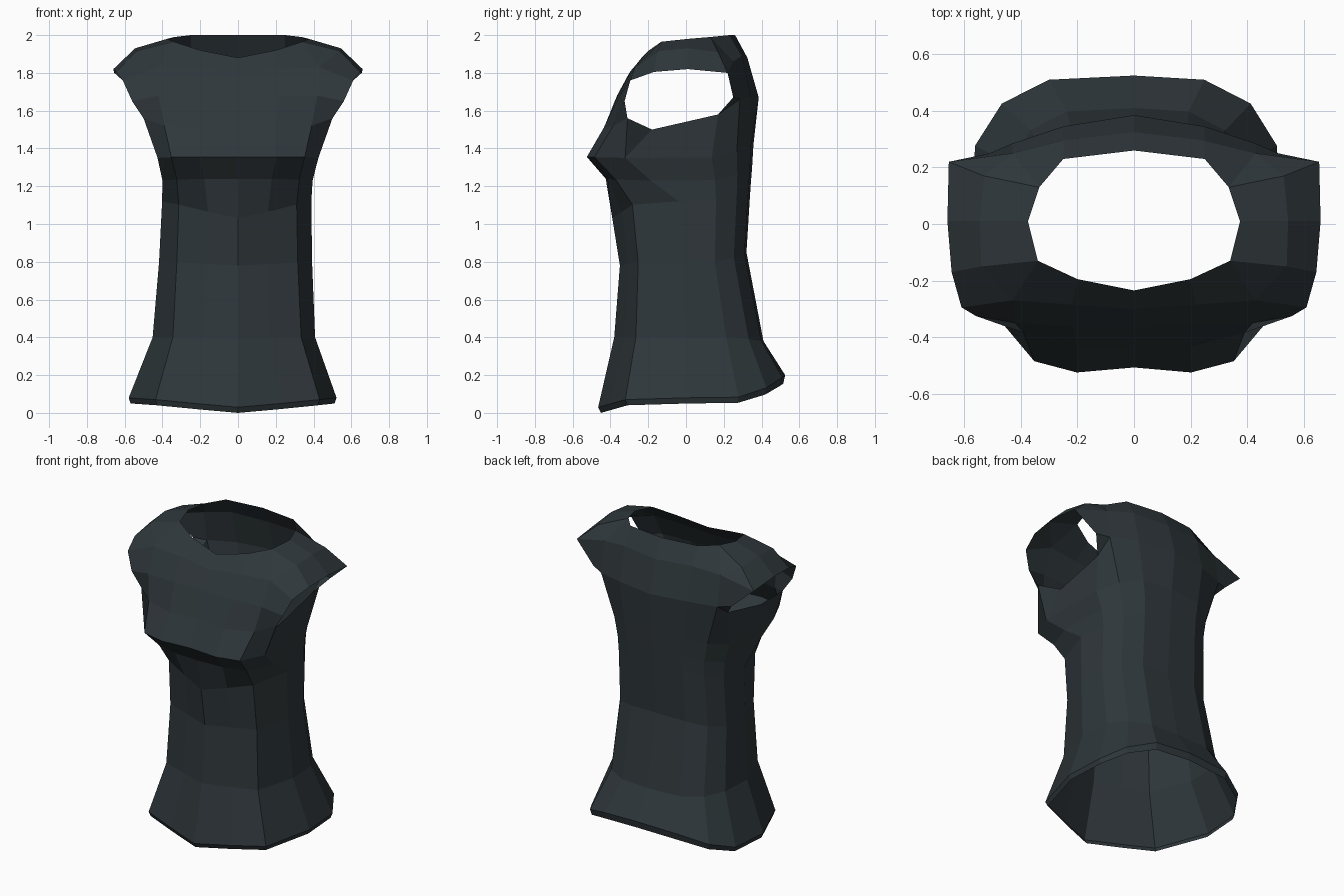
import bpy, bmesh

if "Cube" in bpy.data.objects:
    bpy.data.objects.remove(bpy.data.objects["Cube"])

bm = bmesh.new()


def row(*pts):
    return [bm.verts.new(p) for p in pts]


def bridge(a, b):
    for i in range(len(a) - 1):
        bm.faces.new((a[i], a[i + 1], b[i + 1], b[i]))


# Half cross-sections: fraction of width, fraction of depth (front to back)
BACK = [(.97, .75), (.8, .9), (.5, .985), (0, 1)]
WAIST = [(0, 0), (.4, .07), (.79, .145), (1, .48)] + BACK
BUST = [(0, .02), (.47, 0), (.82, .045), (.99, .23)] + BACK


def ring(zf, zs, zb, w, yf, yb, k=0):
    """Half ring; z at front, side and back; k blends waist into bust."""
    pts = []
    for (x0, t0), (x1, t1) in zip(WAIST, BUST):
        x, t = x0 + (x1 - x0) * k, t0 + (t1 - t0) * k
        z = zf + (zs - zf) * min(1, t / .18) + (zb - zs) * max(0, (t - .7) / .3) ** 2
        pts.append((w * x, yf + (yb - yf) * t, z))
    return row(*pts)


# Torso from the hem fold up to the bust line
torso = [ring(*r) for r in (
    (.00, .05, .155, .54, -.45, .515),
    (.03, .08, .20, .55, -.465, .525),
    (.40, .40, .38, .43, -.38, .41),
    (.78, .80, .85, .405, -.35, .32),
    (1.03, 1.12, 1.20, .395, -.39, .342),
    (1.24, 1.23, 1.30, .40, -.435, .35, .65),
    (1.355, 1.35, 1.42, .43, -.525, .357, 1))]
for lo, hi in zip(torso, torso[1:]):
    bridge(lo, hi)
bust = torso[-1]

# Armhole loop, from front bottom round the back and over the shoulder
a1, a2, a3, a4, a5, a6, a7, a8, a9 = row(
    (.50, -.31, 1.56), (.43, -.18, 1.50), (.43, .17, 1.58),
    (.51, .25, 1.67), (.655, .22, 1.80), (.66, .01, 1.82),
    (.645, -.17, 1.805), (.61, -.295, 1.76), (.56, -.325, 1.65))

# Front panel
f1 = row((0, -.43, 1.52), (.2, -.435, 1.51), (.39, -.385, 1.52)) + [a1]
f2 = row((0, -.365, 1.68), (.22, -.36, 1.68), (.42, -.35, 1.68)) + [a9]
f3 = row((0, -.30, 1.80), (.22, -.285, 1.82), (.43, -.27, 1.83)) + [a8]
bridge(bust[:4], f1)
bridge(f1, f2)
bridge(f2, f3)

# Underarm and back panel
b1 = row((.43, .285, 1.66), (.25, .345, 1.67), (0, .385, 1.67))
b2 = row((.43, .25, 1.86), (.25, .295, 1.89), (0, .325, 1.88))
bm.faces.new((bust[3], a2, a1))
bridge(bust[3:5], [a2, a3])
bm.faces.new((bust[4], bust[5], b1[0], a3))
bm.faces.new((a3, b1[0], a4))
bridge(bust[5:], b1)
bridge([a4] + b1, [a5] + b2)

# Neckline and shoulder caps
neck = row((0, -.235, 1.88), (.2, -.195, 1.92), (.34, -.13, 1.965),
           (.375, .01, 1.98), (.335, .13, 1.99), (.25, .23, 2.0), (0, .26, 2.0))
cap = row((.54, -.15, 1.915), (.545, .01, 1.93), (.53, .17, 1.91))
bridge(f3[:3], neck[:3])
bm.faces.new((f3[2], cap[0], neck[2]))
bm.faces.new((f3[2], a8, a7, cap[0]))
bridge([a7, a6, a5], cap)
bridge(cap, neck[2:5])
bm.faces.new((b2[0], cap[2], a5))
bm.faces.new((b2[0], neck[4], cap[2]))
bridge(b2, neck[4:])

# Mirror the left half, then lean the lower sides and back slightly left
bmesh.ops.mirror(bm, geom=bm.verts[:] + bm.edges[:] + bm.faces[:],
                 axis='X', merge_dist=.001)
for v in bm.verts:
    sway = max(0, 1 - v.co.z / 1.5) * min(1, max(0, (v.co.y + .35) / .35))
    v.co.x -= .03 * sway * min(1, abs(v.co.x) / .2)

bmesh.ops.recalc_face_normals(bm, faces=bm.faces)
mesh = bpy.data.meshes.new("sleeveless_top")
bm.to_mesh(mesh)
bm.free()
top = bpy.data.objects.new("sleeveless_top", mesh)
bpy.context.collection.objects.link(top)

# Dark slate cloth
cloth = bpy.data.materials.new("dark_cloth")
cloth.diffuse_color = (.028, .038, .043, 1)
cloth.use_nodes = True
cloth.node_tree.nodes["Principled BSDF"].inputs["Base Color"].default_value = cloth.diffuse_color
mesh.materials.append(cloth)
